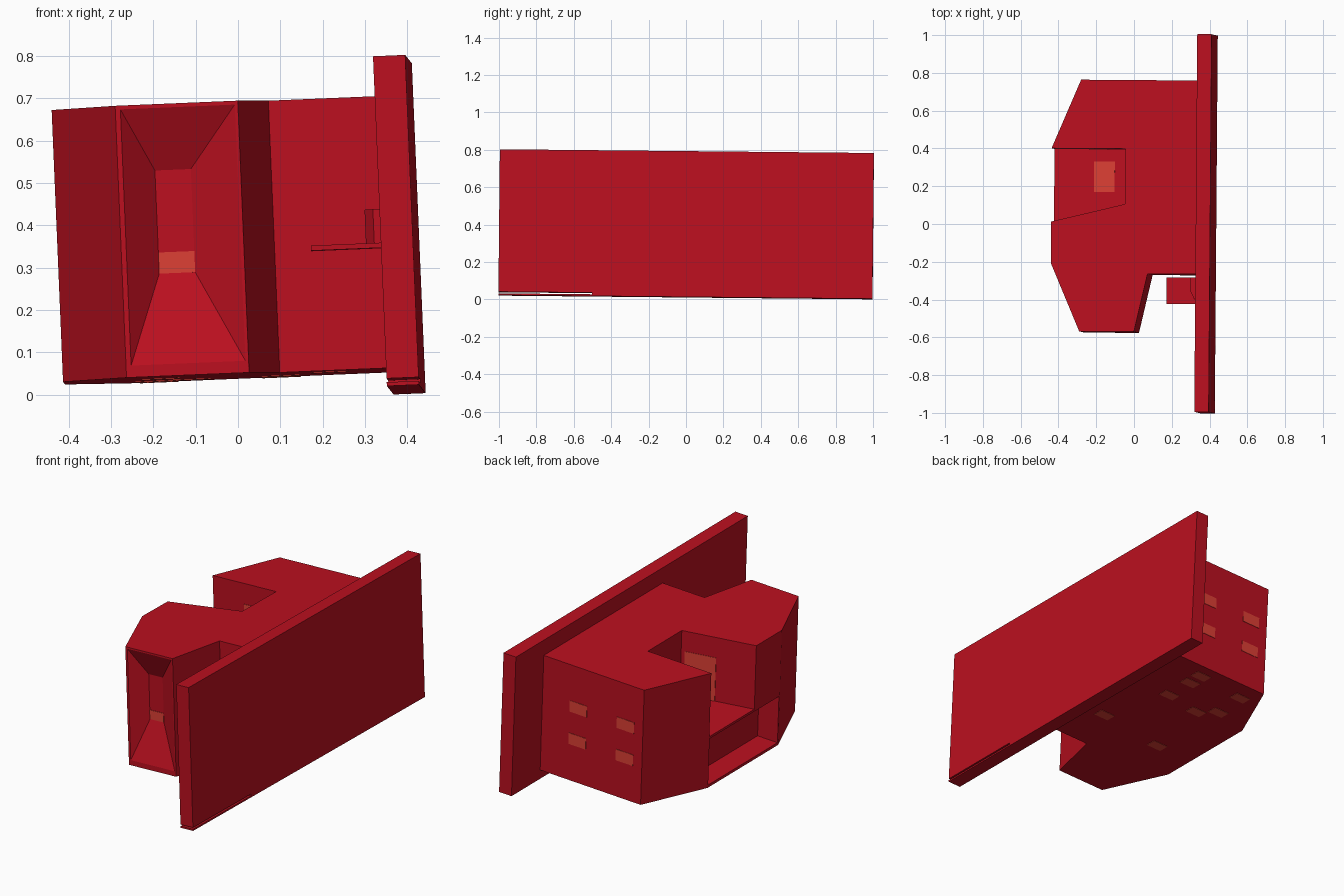
import bpy, bmesh
from mathutils import Euler, Matrix, Vector

if "Cube" in bpy.data.objects:
    bpy.data.objects.remove(bpy.data.objects["Cube"])

# The whole building leans very slightly
TILT = Matrix.Translation((0, 0, -0.005)) @ Euler((-0.01, -0.042, -0.0075)).to_matrix().to_4x4()


def material(name, color):
    m = bpy.data.materials.new(name)
    m.diffuse_color = color
    m.use_nodes = True
    m.node_tree.nodes["Principled BSDF"].inputs["Base Color"].default_value = m.diffuse_color
    return m


RED = material("red_wall", (0.5, 0.005, 0.014, 1))
GLASS = material("light_red_glass", (0.72, 0.05, 0.035, 1))


def loft(name, loop_a, loop_b, mat=RED):
    """Solid between two matching loops of 3D points."""
    bm = bmesh.new()
    a = [bm.verts.new(p) for p in loop_a]
    b = [bm.verts.new(p) for p in loop_b]
    n = len(a)
    bm.faces.new(a)
    bm.faces.new(b)
    for i in range(n):
        j = (i + 1) % n
        bm.faces.new((a[i], a[j], b[j], b[i]))
    bmesh.ops.recalc_face_normals(bm, faces=bm.faces)
    bmesh.ops.transform(bm, matrix=TILT, verts=bm.verts)
    me = bpy.data.meshes.new(name)
    bm.to_mesh(me)
    bm.free()
    me.materials.append(mat)
    ob = bpy.data.objects.new(name, me)
    bpy.context.collection.objects.link(ob)
    return ob


def prism(name, outline, z0, z1, mat=RED):
    return loft(name, [(x, y, z0) for x, y in outline], [(x, y, z1) for x, y in outline], mat)


def box(name, x0, x1, y0, y1, z0, z1, mat=RED):
    return prism(name, [(x0, y0), (x1, y0), (x1, y1), (x0, y1)], z0, z1, mat)


def cut(ob, cutter):
    cutter.hide_render = True
    mod = ob.modifiers.new("cut", 'BOOLEAN')
    mod.operation = 'DIFFERENCE'
    mod.solver = 'EXACT'
    mod.object = cutter
    bpy.context.view_layer.objects.active = ob
    bpy.ops.object.modifier_apply(modifier=mod.name)
    bpy.data.objects.remove(cutter)


# Long tall wall with a thin slot near its foot
wall = box("long_wall", 0.36, 0.436, -1, 1, 0, 0.78)
cut(wall, box("slot_cutter", 0.3, 0.5, -1.1, -0.5, 0.009, 0.018))

# Main building block
BOTTOM, TOP, TERRACE = 0.05, 0.693, 0.337
building = prism("building", [
    (-0.257, 0.755), (0.361, 0.755), (0.361, -0.27), (0.103, -0.27), (0.033, -0.577),
    (-0.257, -0.577), (-0.41, -0.217), (-0.41, 0.393)], BOTTOM, TOP)

# Upper courtyard, lower loggia and funnel-shaped front recess
cut(building, prism("courtyard_cutter", [
    (-0.02, 0.098), (-0.02, 0.391), (-0.45, 0.391), (-0.45, -0.007)], TERRACE, 0.8))
cut(building, box("loggia_cutter", -0.5, -0.288, -0.21, 0.388, 0.065, 0.324))
cut(building, loft(
    "recess_cutter",
    [(x, -0.578, z) for x, z in ((-0.246, 0.075), (0.027, 0.075), (0.027, 0.686), (-0.246, 0.686))],
    [(x, -0.505, z) for x, z in ((-0.17, 0.293), (-0.085, 0.293), (-0.085, 0.537), (-0.17, 0.537))]))

# Rear windows
for i, x in enumerate((-0.15, 0.14)):
    for j, z in enumerate((0.282, 0.463)):
        box(f"rear_window_{i}_{j}", x - 0.053, x + 0.053, 0.75, 0.757, z - 0.031, z + 0.031, GLASS)

# Front recess window and terrace skylight
box("recess_window", -0.17, -0.085, -0.507, -0.5, 0.293, 0.343, GLASS)
box("skylight", -0.2, -0.09, 0.165, 0.327, TERRACE - 0.005, TERRACE + 0.002, GLASS)

# Courtyard glass doors, one on the slanted wall, two on the straight walls
corner, edge = Vector((-0.02, 0.098)), Vector((-0.41, 0.003))
p, q = corner.lerp(edge, 0.05), corner.lerp(edge, 0.47)
prism("courtyard_door", [(p.x, p.y + 0.002), (q.x, q.y + 0.002),
                         (q.x, q.y - 0.006), (p.x, p.y - 0.006)], TERRACE, 0.58, GLASS)
box("inner_window", -0.022, -0.015, 0.29, 0.37, 0.54, 0.63, GLASS)
box("side_door", -0.22, -0.12, 0.389, 0.396, TERRACE, 0.58, GLASS)

# Small glass panels in the underside
for i, (x, y) in enumerate(((0.1, 0.41), (0.1, 0.58), (0.1, 0.67), (-0.11, 0.375),
                            (-0.2, 0.45), (-0.19, 0.64), (-0.18, -0.03), (0.22, 0.02))):
    box(f"floor_panel_{i}", x - 0.045, x + 0.045, y - 0.03, y + 0.03,
        BOTTOM - 0.002, BOTTOM + 0.005, GLASS)

# Side balcony carried by the long wall, with its chamfered post
box("balcony_plate", 0.19, 0.362, -0.425, -0.285, 0.333, 0.345)
prism("balcony_post", [(0.32, -0.285), (0.32, -0.36), (0.34, -0.4),
                       (0.362, -0.4), (0.362, -0.285)], 0.345, 0.425)
